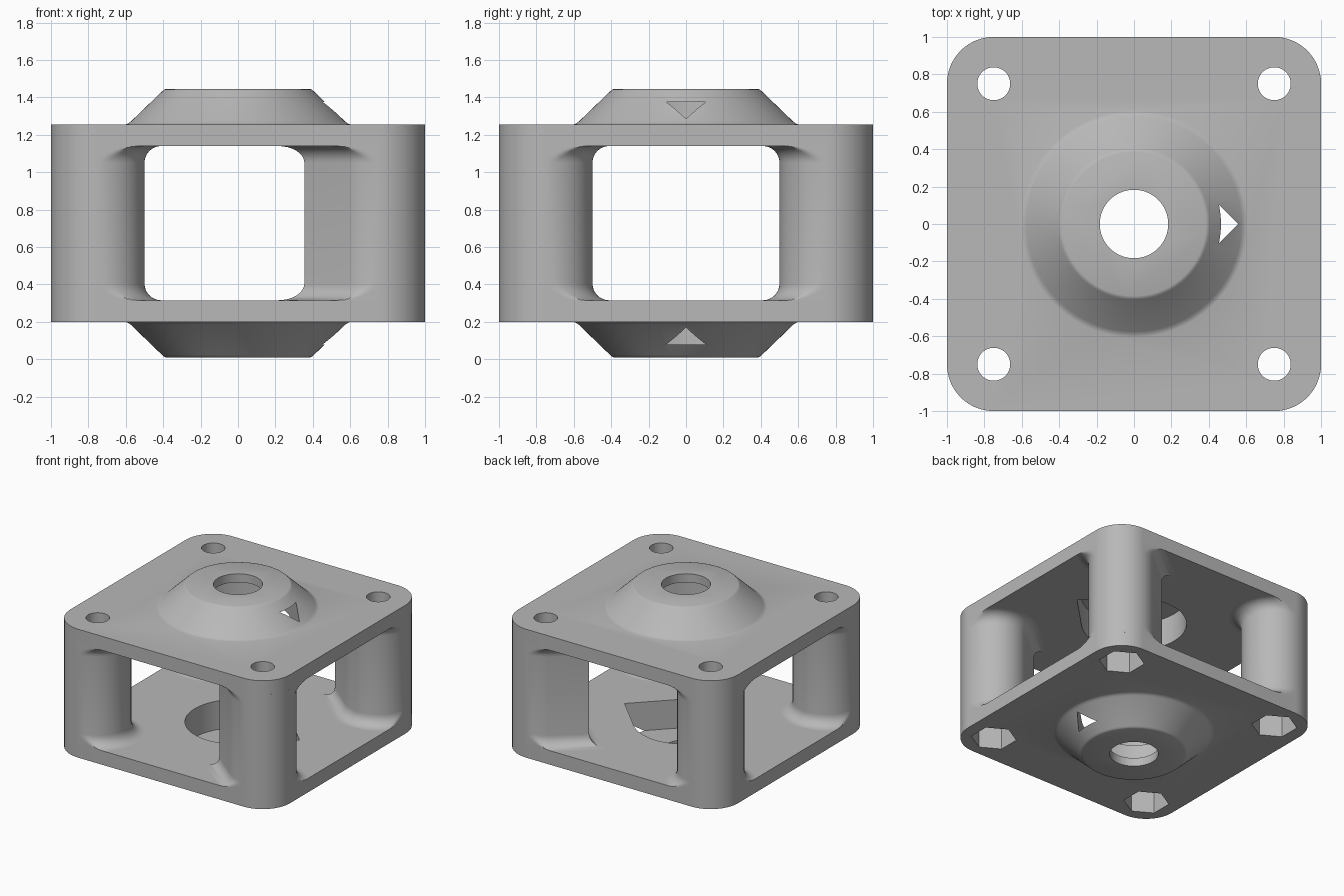
import bpy, bmesh, math

if "Cube" in bpy.data.objects:
    bpy.data.objects.remove(bpy.data.objects["Cube"])

Z_LOW, Z_HIGH = 0.20, 1.255        # outer faces of the two plates
THICK = 0.115                      # plate thickness
IN_LOW, IN_HIGH = Z_LOW + THICK, Z_HIGH - THICK
MID = (Z_LOW + Z_HIGH) / 2
POST, POST_R, FILLET = 0.75, 0.25, 0.09

grey = bpy.data.materials.new("plain_grey")
grey.use_nodes = True
colour = (0.48, 0.48, 0.48, 1)
grey.diffuse_color = colour
grey.node_tree.nodes["Principled BSDF"].inputs["Base Color"].default_value = colour


def outline(r, n=96, ratio=1.0, side=1, turn=0.0):
    """Circle, or a teardrop whose tip lies at r * ratio towards side * x."""
    if ratio == 1.0:
        angles = [turn + math.tau * i / n for i in range(n)]
        return [(r * math.cos(a), r * math.sin(a)) for a in angles]
    start = math.acos(1 / ratio)
    span = math.tau - 2 * start
    pts = [(r * ratio, 0)]
    for i in range(n + 1):
        a = start + span * i / n
        pts.append((r * math.cos(a), r * math.sin(a)))
    return [(side * x, side * y) for x, y in pts]


def rounded_square(half, r, n=24):
    pts = []
    for q, (sx, sy) in enumerate([(1, 1), (-1, 1), (-1, -1), (1, -1)]):
        for i in range(n + 1):
            a = math.pi / 2 * (q + i / n)
            pts.append((sx * (half - r) + r * math.cos(a),
                        sy * (half - r) + r * math.sin(a)))
    return pts


def loft(name, layers, at=(0, 0)):
    """Closed solid through a stack of (outline, z) layers."""
    bm = bmesh.new()
    rings = [[bm.verts.new((x + at[0], y + at[1], z)) for x, y in pts]
             for pts, z in layers]
    for low, high in zip(rings, rings[1:]):
        for i in range(len(low)):
            j = (i + 1) % len(low)
            bm.faces.new((low[i], low[j], high[j], high[i]))
    bm.faces.new(rings[0][::-1])
    bm.faces.new(rings[-1])
    bmesh.ops.recalc_face_normals(bm, faces=bm.faces[:])
    mesh = bpy.data.meshes.new(name)
    bm.to_mesh(mesh)
    bm.free()
    mesh.materials.append(grey)
    ob = bpy.data.objects.new(name, mesh)
    bpy.context.collection.objects.link(ob)
    return ob


def combine(ob, tool, operation):
    mod = ob.modifiers.new(operation.lower(), "BOOLEAN")
    mod.operation, mod.object, mod.solver = operation, tool, "EXACT"
    bpy.context.view_layer.objects.active = ob
    bpy.ops.object.modifier_apply(modifier=mod.name)
    bpy.data.objects.remove(tool)


def finish(ob):
    bpy.ops.object.select_all(action="DESELECT")
    ob.select_set(True)
    bpy.context.view_layer.objects.active = ob
    bpy.ops.object.shade_smooth_by_angle(angle=math.radians(30))


def cut_bolt(ob, sx, sy):
    """Round bolt hole with a hexagonal nut pocket at its lower end."""
    at = (sx * POST, sy * POST)
    combine(ob, loft("bolt_cutter", [(outline(0.088, 48), 0), (outline(0.088, 48), 2)], at),
            "DIFFERENCE")
    nut = outline(0.172, 6, turn=math.pi / 6)
    combine(ob, loft("nut_cutter", [(nut, 0), (nut, Z_LOW + 0.25)], at), "DIFFERENCE")


corners = [(sx, sy) for sx in (-1, 1) for sy in (-1, 1)]

# Plates with a conical boss, a teardrop bearing pocket and a shaft hole
boss_profile = [(0.605, 0), (0.59, 0.004), (0.575, 0.014), (0.405, 0.178),
                (0.396, 0.186), (0.385, 0.19)]
for name, outer, inner, up in (("top_plate", Z_HIGH, IN_HIGH, 1),
                               ("bottom_plate", Z_LOW, IN_LOW, -1)):
    square = rounded_square(1, POST_R)
    plate = loft(name, [(square, outer), (square, inner)])
    root = (outline(boss_profile[0][0], 128), outer - up * 0.05)
    boss = loft("boss", [root] + [(outline(r, 128), outer + up * h) for r, h in boss_profile])
    combine(plate, boss, "UNION")
    drop = outline(0.395, 128, ratio=math.sqrt(2))
    combine(plate, loft("pocket_cutter", [(drop, MID), (drop, outer + up * 0.12)]), "DIFFERENCE")
    shaft = outline(0.183, 64)
    combine(plate, loft("shaft_cutter", [(shaft, MID), (shaft, outer + up * 0.5)]), "DIFFERENCE")
    for sx, sy in corners:
        cut_bolt(plate, sx, sy)
    finish(plate)


def post_section(grow, sx, sy):
    """Post outline flared by grow on the inside, flush with the plate edge outside."""
    pts = []
    for x, y in outline(POST_R + grow, ratio=1.58 if sx > 0 else 1.0, side=-1):
        if x * sx > 0 and y * sy > 0:
            k = POST_R / (POST_R + grow)
            x, y = x * k, y * k
        pts.append((sx * min(x * sx, POST_R), sy * min(y * sy, POST_R)))
    return pts


# Corner posts with fillets at both ends; those on the left come to a ridge
steps = [math.pi / 2 * i / 8 for i in range(9)]
flare = [(FILLET * (1 - math.sin(t)), FILLET * (1 - math.cos(t))) for t in steps]
for sx, sy in corners:
    name = ("front" if sy < 0 else "back") + ("_left" if sx > 0 else "_right") + "_post"
    layers = [(post_section(g, sx, sy), IN_LOW + h) for g, h in flare]
    layers += [(post_section(g, sx, sy), IN_HIGH - h) for g, h in reversed(flare)]
    post = loft(name, layers, (sx * POST, sy * POST))
    cut_bolt(post, sx, sy)
    finish(post)
